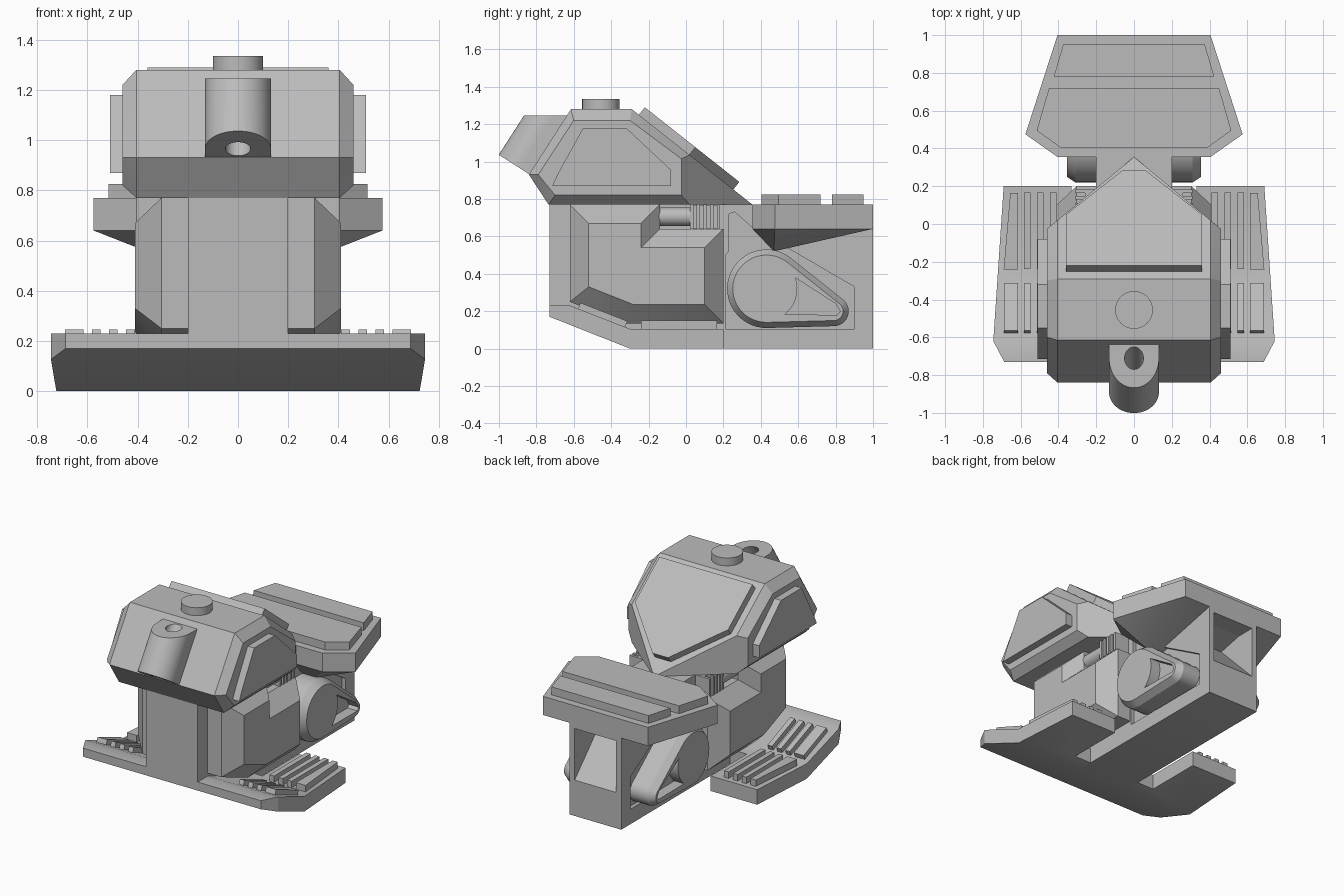
import bpy, bmesh, math
from mathutils import Vector, Matrix

if "Cube" in bpy.data.objects:
    bpy.data.objects.remove(bpy.data.objects["Cube"])

grey = bpy.data.materials.new("plain_grey")
grey.use_nodes = True
COLOUR = (0.5, 0.5, 0.5, 1)
grey.diffuse_color = COLOUR
grey.node_tree.nodes["Principled BSDF"].inputs["Base Color"].default_value = COLOUR
parts = []


def finish(name, bm, mirror=False):
    bmesh.ops.recalc_face_normals(bm, faces=bm.faces)
    mesh = bpy.data.meshes.new(name)
    bm.to_mesh(mesh)
    bm.free()
    mesh.materials.append(grey)
    ob = bpy.data.objects.new(name, mesh)
    bpy.context.collection.objects.link(ob)
    if mirror:
        ob.modifiers.new("mirror", 'MIRROR')
    parts.append(ob)
    return ob


def loft(name, rings, mirror=False):
    """Skin rings of equal point count and cap both ends."""
    bm = bmesh.new()
    vs = [[bm.verts.new(p) for p in ring] for ring in rings]
    n = len(vs[0])
    for a, b in zip(vs, vs[1:]):
        for i in range(n):
            j = (i + 1) % n
            bm.faces.new((a[i], a[j], b[j], b[i]))
    bm.faces.new(vs[0])
    bm.faces.new(vs[-1])
    return finish(name, bm, mirror)


def hull(name, points):
    bm = bmesh.new()
    for p in points:
        bm.verts.new(p)
    bmesh.ops.convex_hull(bm, input=bm.verts)
    bmesh.ops.dissolve_limit(bm, angle_limit=0.02, verts=bm.verts, edges=bm.edges)
    return finish(name, bm)


def box(name, size, loc, tilt=0, mirror=False):
    bm = bmesh.new()
    m = Matrix.Translation(loc) @ Matrix.Rotation(tilt, 4, 'X') @ Matrix.Diagonal((*size, 1))
    bmesh.ops.create_cube(bm, size=1, matrix=m)
    return finish(name, bm, mirror)


def cylinder(name, radius, depth, loc, axis, mirror=False):
    bm = bmesh.new()
    m = Matrix.Translation(loc) @ Vector(axis).to_track_quat('Z', 'Y').to_matrix().to_4x4()
    bmesh.ops.create_cone(bm, cap_ends=True, segments=32, radius1=radius,
                          radius2=radius, depth=depth, matrix=m)
    return finish(name, bm, mirror)


def carve(ob, cutter, operation='DIFFERENCE'):
    """Apply a boolean at once and throw the cutter away."""
    mod = ob.modifiers.new("cut", 'BOOLEAN')
    mod.object, mod.operation, mod.solver = cutter, operation, 'EXACT'
    dg = bpy.context.evaluated_depsgraph_get()
    mesh = bpy.data.meshes.new_from_object(ob.evaluated_get(dg))
    ob.modifiers.clear()
    ob.data = mesh
    parts.remove(cutter)
    bpy.data.objects.remove(cutter)


def side(profile, x):
    return [(x, y, z) for y, z in profile]


def plan(profile, z):
    return [(x, y, z) for x, y in profile]


def both(half):
    """Close a right-hand outline with its reflection."""
    return half + [(-x, y) for x, y in reversed(half)]


# Central spine with sunken side panels and a rear niche
spine_profile = [(-.73, .17), (-.3, 0), (1, 0), (1, .66), (.5, .7), (.4, .77), (-.73, .77)]
spine = loft("spine", [side(spine_profile, -.2), side(spine_profile, .2)])
panel = [(.23, .52), (.23, .72), (.26, .73), (.35, .65), (.9, .33), (.9, .105), (.21, .105), (.21, .5)]
for s in (-1, 1):
    carve(spine, loft("panel_cutter", [side(panel, s * .175), side(panel, s * .3)]))
niche = [(1.1, .25), (1.1, .61), (.65, .61), (1, .25)]
carve(spine, loft("niche_cutter", [side(niche, -.16), side(niche, .16)]))

# Side bays with wide sloped rims
bay_base = [(-.62, .77), (-.14, .77), (-.14, .64), (.2, .64), (.2, .135), (-.33, .135), (-.62, .25)]
bay_face = [(-.52, .67), (-.24, .67), (-.24, .54), (.1, .54), (.1, .235), (-.28, .235), (-.52, .33)]
loft("side_bay", [side(bay_base, .19), side(bay_base, .305), side(bay_face, .41)], True)

# Pipe and cooling fins on the bay shelf
cylinder("shelf_pipe", .05, .18, (.26, -.06, .705), (0, 1, 0), True)
box("fin_core", (.08, .15, .125), (.22, .1, .705), mirror=True)
for i in range(5):
    box("cooling_fin", (.12, .018, .13), (.25, .03 + i * .036, .705), mirror=True)

# Foot plates: bent side profile trimmed by the plan outline
foot_profile = [(-.73, .17), (-.3, 0), (.3, 0), (.3, .105), (-.3, .105), (-.62, .23), (-.73, .23)]
foot_plan = [(.2, -.8), (.65, -.8), (.745, -.62), (.69, .2), (.33, .2), (.33, -.2), (.2, -.2)]
foot = loft("foot_plate", [side(foot_profile, .1), side(foot_profile, .9)])
carve(foot, loft("foot_cutter", [plan(foot_plan, -.1), plan(foot_plan, .4)]), 'INTERSECT')
foot.modifiers.new("mirror", 'MIRROR')

# Tread ribs, flat at the rear and sloped at the front
slope = -math.atan2(.125, .32)
for i, (x, w) in enumerate([(.428, .035), (.497, .035), (.565, .035)]):
    box("rear_rib", (w, .405, .06), (x, -.037, .12), mirror=True)
    box("front_rib", (w, .27, .06), (x, -.45, .168), slope, True)
outer_rib = [(.615, -.24), (.69, -.24), (.655, .165), (.615, .165)]
loft("outer_rear_rib", [plan(outer_rib, .09), plan(outer_rib, .15)], True)
box("outer_front_rib", (.075, .27, .06), (.652, -.45, .168), slope, True)


# Teardrop drive housings
def teardrop(grow):
    big, small = Vector((.43, .32)), Vector((.79, .2))
    r1, r2 = .21 + grow, .08 + grow
    d = small - big
    theta = math.atan2(d.y, d.x)
    phi = math.acos((r1 - r2) / d.length)
    pts = []
    for c, r, a0, a1, n in ((big, r1, theta + phi, theta + 2 * math.pi - phi, 28),
                            (small, r2, theta - phi, theta + phi, 14)):
        for i in range(n + 1):
            a = a0 + (a1 - a0) * i / n
            pts.append((c.x + r * math.cos(a), c.y + r * math.sin(a)))
    return pts


housing = loft("drive_housing", [side(teardrop(0), .16), side(teardrop(0), .31), side(teardrop(-.03), .355)])
arc = [(.42 + .175 * math.cos(a), .32 + .175 * math.sin(a))
       for a in [math.radians(-52 + 9 * i) for i in range(9)]]
pocket = arc + [(.59, .375), (.8, .24), (.825, .2), (.81, .18)]
carve(housing, loft("pocket_cutter", [side(pocket, .28), side(pocket, .4)]))
housing.modifiers.new("mirror", 'MIRROR')

# Rear deck with a keeled underside and two raised plates
deck_plan = both([(.405, .355), (.575, .475), (.405, 1)])
hull("rear_deck", plan(deck_plan, .64) + plan(deck_plan, .77) + [(-.27, .47, .52), (.27, .47, .52)])
for name, outline in (("deck_plate_front", both([(.39, .405), (.515, .495), (.45, .72)])),
                      ("deck_plate_rear", both([(.425, .78), (.375, .95)]))):
    loft(name, [plan(outline, .76), plan(outline, .825)])

# Turret with chamfered flanks and a pointed rear
core = [(-.735, .77), (-.84, .93), (-.615, 1.28), (-.29, 1.28), (.02, 1.035), (.02, .77)]
flank = [(-.7, .82), (-.79, .93), (-.6, 1.22), (-.3, 1.22), (-.025, 1.015), (-.025, .82)]
hull("turret", [p for s in (-1, 1) for p in side(core, s * .405) + side(flank, s * .46)]
     + [(0, .355, .77)])
cheek = [(-.715, .87), (-.685, .935), (-.55, 1.18), (-.32, 1.18), (-.08, .955), (-.08, .87)]
loft("turret_cheek", [side(cheek, .44), side(cheek, .51)], True)

# Sloped plate on the turret rear
top = [Vector((x, y, 1.29 - .79 * (y + .22)))
       for x, y in both([(.36, -.22), (.36, .05), (.06, .285)])]
drop = Vector((0, .62, .785)) * .055
loft("turret_rear_plate", [[p - drop for p in top], top])

# Roof hatch
cylinder("roof_hatch", .1, .08, (0, -.455, 1.295), (0, 0, 1))

# Stubby barrel lying along the turret front, bored through and cut level on top
axis = Vector((0, .54, .84)).normalized()
out = Vector((0, -axis.z, axis.y))
muzzle = Vector((0, -.89, .965))
section = [muzzle + out * (.132 * math.sin(a)) + Vector((.132 * math.cos(a), 0, 0))
           for a in [math.pi * i / 24 for i in range(25)]]
section += [muzzle - out * .11 + Vector((x, 0, 0)) for x in (-.132, .132)]
barrel = loft("barrel", [section, [p + axis * .6 for p in section]])
carve(barrel, cylinder("bore_cutter", .05, 2, muzzle, axis))
carve(barrel, box("level_cutter", (1, 2, 1), (0, -.8, 1.745)))

# Crisp edges with smooth round surfaces
bpy.ops.object.select_all(action='DESELECT')
for ob in parts:
    ob.select_set(True)
bpy.context.view_layer.objects.active = parts[0]
bpy.ops.object.shade_smooth_by_angle(angle=math.radians(25))
